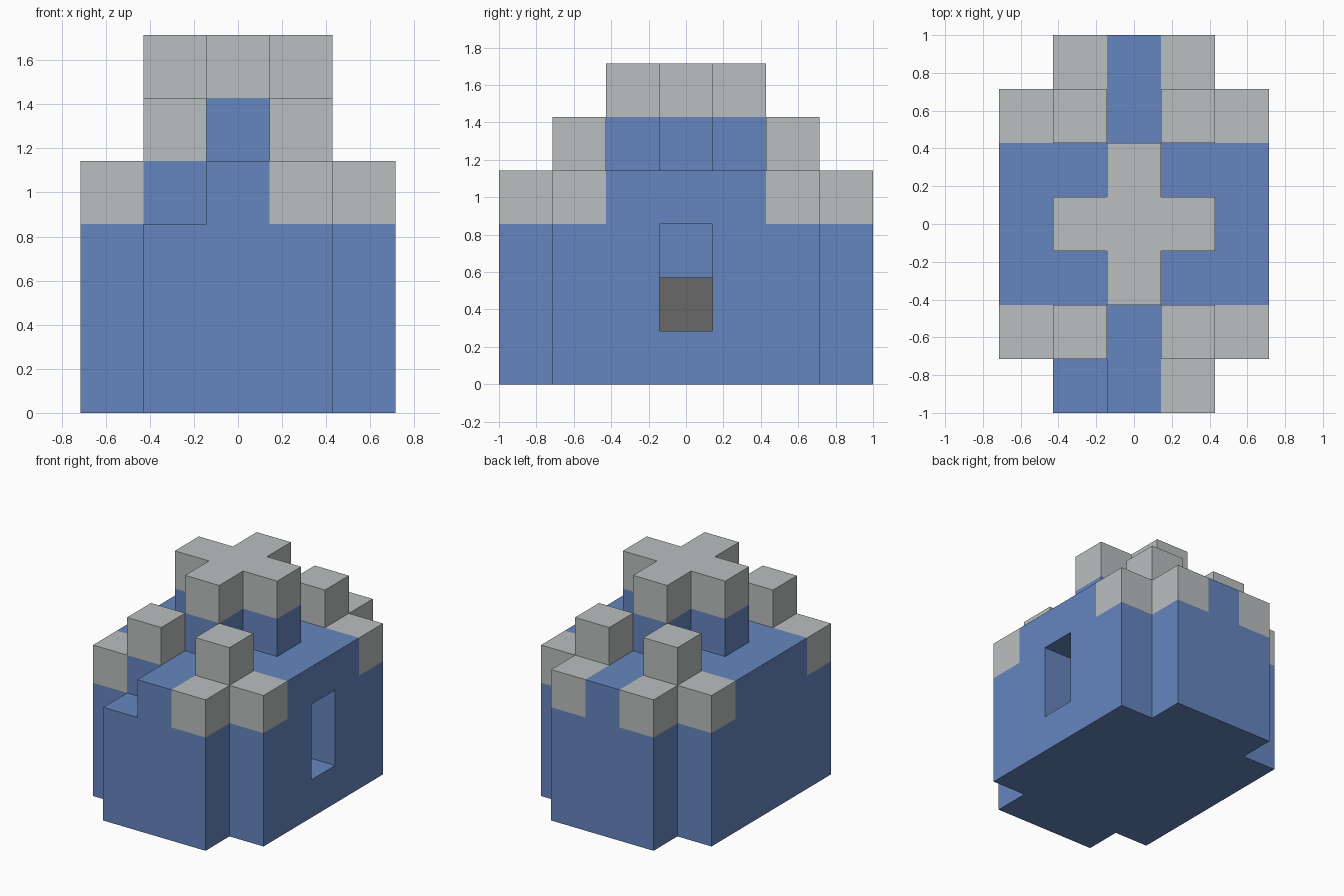
import bpy
import bmesh
from mathutils import Vector

U = 2 / 7  # side of one block

if "Cube" in bpy.data.objects:
    bpy.data.objects.remove(bpy.data.objects["Cube"], do_unlink=True)


def make_material(name, rgb):
    mat = bpy.data.materials.new(name)
    mat.use_nodes = True
    colour = (*rgb, 1)
    mat.diffuse_color = colour
    mat.node_tree.nodes["Principled BSDF"].inputs["Base Color"].default_value = colour
    return mat


blue = make_material("castle_blue", (0.130, 0.238, 0.521))
grey = make_material("stone_grey", (0.497, 0.521, 0.521))
dark = make_material("dark_grey", (0.138, 0.138, 0.138))

blocks = {}  # block position -> part name
parts = {}   # part name -> material


def fill(name, mat, columns, layers):
    parts[name] = mat
    for x, y in columns:
        for z in layers:
            blocks[x, y, z] = name


# Main walls: a rectangle with its four corner columns left out
footprint = [(x, y) for x in range(-2, 3) for y in range(-3, 4)
             if not (abs(x) == 2 and abs(y) == 3)]
fill("castle_walls", blue, footprint, range(4))

# Central cross-shaped keep and its stone cap
cross = [(0, 0), (1, 0), (-1, 0), (0, 1), (0, -1)]
fill("keep_walls", blue, cross, [4])
fill("keep_cap", grey, cross, [5])

# Stone corner battlements with a raised post
for sx, side in ((-1, "right"), (1, "left")):
    for sy, end in ((-1, "front"), (1, "back")):
        name = f"{end}_{side}_battlement"
        fill(name, grey, [(sx, 2 * sy)], [4])
        fill(name, grey, [(2 * sx, 2 * sy)], [3])
        if (sx, sy) != (-1, -1):
            fill(name, grey, [(sx, 2 * sy), (sx, 3 * sy)], [3])

# Notch in the front right corner
del blocks[-1, -3, 3]

# Window opening in the left wall, with a dark block inside
for cell in ((2, 0, 1), (2, 0, 2), (1, 0, 2)):
    del blocks[cell]
fill("window_block", dark, [(1, 0)], [1])


def build(name, mat):
    """Make the exposed block faces of one part and merge the flat ones."""
    bm = bmesh.new()
    for cell in [c for c, part in blocks.items() if part == name]:
        centre = Vector(cell) + Vector((0, 0, 0.5))
        for axis in range(3):
            for sign in (-1, 1):
                normal, a, b = Vector(), Vector(), Vector()
                normal[axis] = sign
                a[(axis + 1) % 3] = 0.5
                b[(axis + 2) % 3] = 0.5 * sign
                if tuple(int(v) for v in Vector(cell) + normal) in blocks:
                    continue
                middle = centre + normal / 2
                corners = (middle - a - b, middle + a - b, middle + a + b, middle - a + b)
                bm.faces.new([bm.verts.new(p * U) for p in corners])
    bmesh.ops.remove_doubles(bm, verts=bm.verts, dist=0.001)
    bmesh.ops.dissolve_limit(bm, angle_limit=0.01, verts=bm.verts, edges=bm.edges)
    mesh = bpy.data.meshes.new(name)
    bm.to_mesh(mesh)
    bm.free()
    mesh.materials.append(mat)
    bpy.context.scene.collection.objects.link(bpy.data.objects.new(name, mesh))


for part_name, part_material in parts.items():
    build(part_name, part_material)
